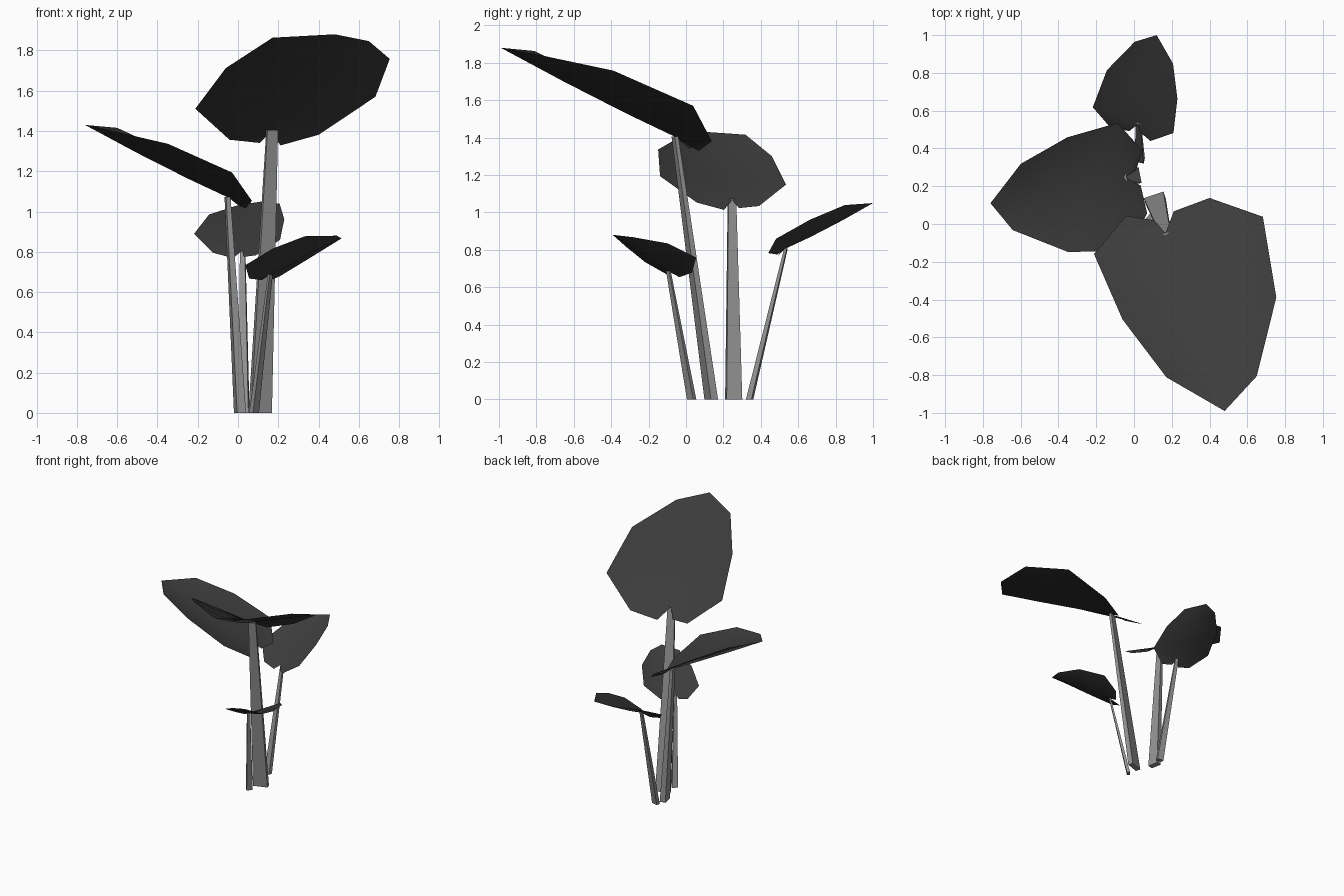
import bpy
from mathutils import Vector

cube = bpy.data.objects.get("Cube")
if cube:
    bpy.data.objects.remove(cube)


def material(name, grey):
    mat = bpy.data.materials.new(name)
    mat.use_nodes = True
    colour = (grey, grey, grey, 1)
    mat.diffuse_color = colour
    bsdf = next(n for n in mat.node_tree.nodes if n.type == "BSDF_PRINCIPLED")
    bsdf.inputs["Base Color"].default_value = colour
    bsdf.inputs["Roughness"].default_value = 0.8
    return mat


def mesh_object(name, verts, faces, mat, smooth):
    mesh = bpy.data.meshes.new(name)
    mesh.from_pydata(verts, [], faces)
    mesh.materials.append(mat)
    for poly in mesh.polygons:
        poly.use_smooth = smooth
    mesh.update()
    obj = bpy.data.objects.new(name, mesh)
    bpy.context.collection.objects.link(obj)
    return obj


leaf_mat = material("dark leaf", 0.045)
stem_mat = material("grey stem", 0.29)

# Leaf blade in its own frame: along the midrib, sideways, upwards
RIGHT = [(.78, -.21, .09), (.43, -.32, .11), (.05, -.35, .095),
         (-.12, -.15, .025), (-.07, -.03, -.015)]
LEFT = [(.89, .195, .02), (.565, .4, .09), (.15, .46, .105),
        (-.07, .25, .025), (-.085, .07, -.02)]
TIP, NOTCH = (1, 0, 0), (.02, 0, 0)
RIBS = [(.65, .02, -.01), (.3, .02, -.01)]


def frame(base, tip):
    along = tip - base
    size = along.length
    forward = along / size
    side = Vector((0, 0, 1)).cross(forward).normalized()
    return size, forward, side, forward.cross(side)


def leaf(name, base, tip):
    size, forward, side, up = frame(base, tip)
    local = [TIP] + RIBS + [NOTCH] + RIGHT + LEFT
    verts = [base + size * (forward * u + side * v + up * w) for u, v, w in local]
    faces = []
    for start, flip in ((4, True), (9, False)):
        a, b, c, d, e = range(start, start + 5)
        half = [(0, 1, a), (a, 1, b), (1, 2, b), (b, 2, c),
                (2, 3, c), (c, 3, d), (d, 3, e)]
        faces += half if not flip else [f[::-1] for f in half]
    # The left half runs tip, edge, rib when seen from above
    mesh_object(name, verts, [f[::-1] for f in faces], leaf_mat, True)


def stem(name, foot, base, tip, width, depth):
    size, forward, side, _ = frame(base, tip)
    flat = Vector((forward.x, forward.y, 0)).normalized()
    top = base + forward * size * 0.03
    verts = []
    for centre, taper in ((foot, 1), (top, 0.5)):
        for s, t in ((-1, -1), (1, -1), (1, 1), (-1, 1)):
            verts.append(centre + taper / 2 * (side * s * width + flat * t * depth))
    faces = [(0, 1, 2, 3), (7, 6, 5, 4)]
    faces += [(i, i + 4, (i + 1) % 4 + 4, (i + 1) % 4) for i in range(4)]
    mesh_object(name, verts, faces, stem_mat, False)


# name, stem foot, leaf base, leaf tip, stem width and depth
PLANTS = [
    ("large_front", (.11, .135, 0), (.16, -.03, 1.39), (.48, -.99, 1.88), .11, .04),
    ("side", (.01, .255, 0), (-.03, .25, 1.06), (-.76, .11, 1.43), .085, .045),
    ("back", (.03, .34, 0), (.02, .52, .8), (.12, 1, 1.05), .05, .03),
    ("small_front", (.08, .03, 0), (.15, -.085, .68), (.49, -.39, .88), .045, .025),
]
for name, foot, base, tip, width, depth in PLANTS:
    foot, base, tip = Vector(foot), Vector(base), Vector(tip)
    leaf(name + "_leaf", base, tip)
    stem(name + "_stem", foot, base, tip, width, depth)
